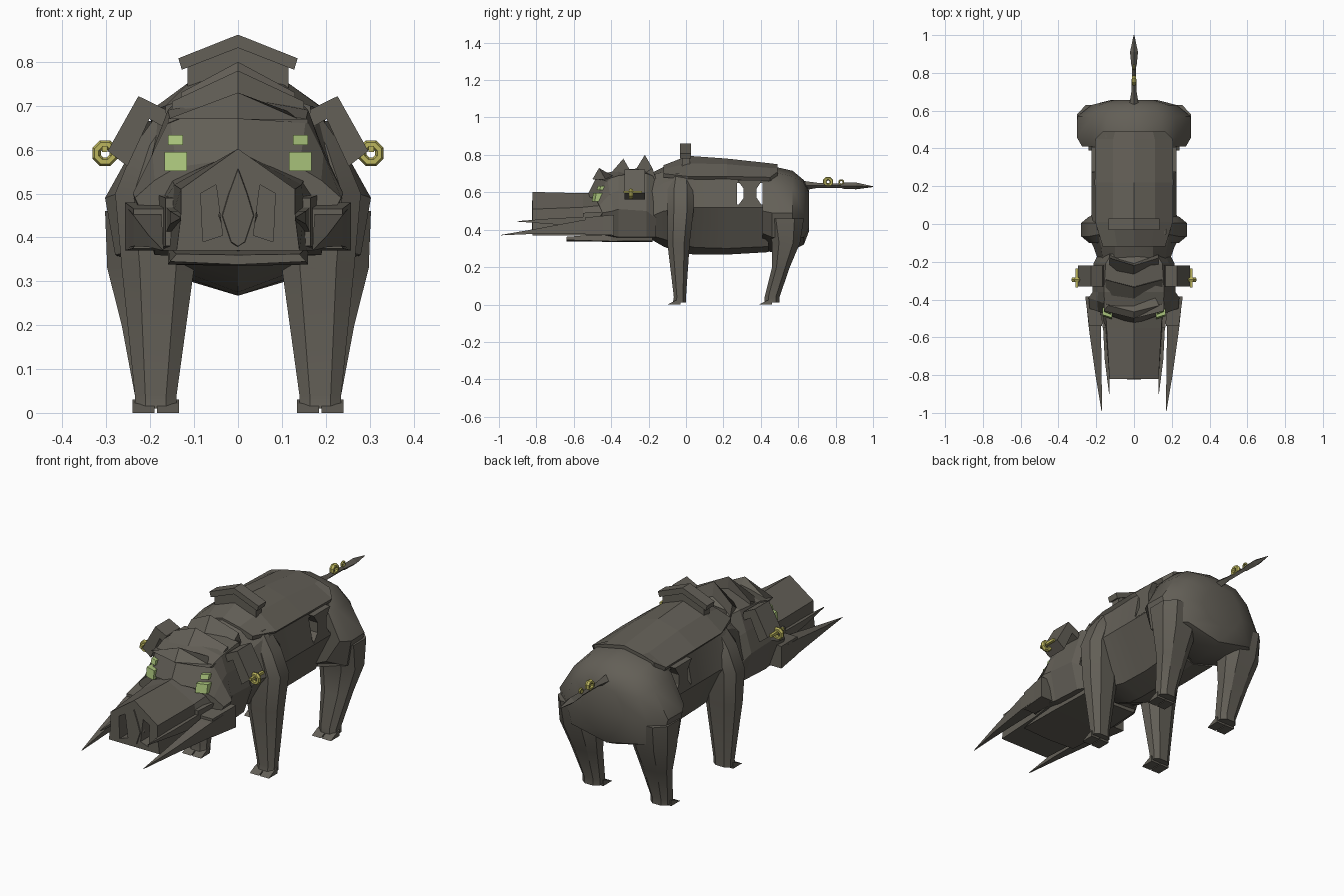
import bpy, bmesh, math
from mathutils import Vector

if "Cube" in bpy.data.objects:
    bpy.data.objects.remove(bpy.data.objects["Cube"], do_unlink=True)


def material(name, rgb):
    m = bpy.data.materials.new(name)
    m.use_nodes = True
    m.diffuse_color = (*rgb, 1)
    m.node_tree.nodes["Principled BSDF"].inputs["Base Color"].default_value = (*rgb, 1)
    return m


HIDE = material("dark_hide", (0.125, 0.115, 0.095))
EYE = material("green_glow", (0.40, 0.55, 0.20))
GOLD = material("gold", (0.50, 0.46, 0.11))


def build(name, verts, faces, mat=HIDE, mirror=False, smooth=None):
    me = bpy.data.meshes.new(name)
    me.from_pydata(verts, [], faces)
    bm = bmesh.new()
    bm.from_mesh(me)
    bmesh.ops.remove_doubles(bm, verts=bm.verts, dist=0.0005)
    bmesh.ops.recalc_face_normals(bm, faces=bm.faces)
    bm.to_mesh(me)
    bm.free()
    me.materials.append(mat)
    ob = bpy.data.objects.new(name, me)
    bpy.context.collection.objects.link(ob)
    if mirror:
        ob.modifiers.new("mirror", "MIRROR").use_mirror_merge = False
    if smooth:
        bpy.ops.object.select_all(action="DESELECT")
        ob.select_set(True)
        bpy.context.view_layer.objects.active = ob
        bpy.ops.object.shade_smooth_by_angle(angle=math.radians(smooth))
    return ob


def loft(name, rings, **kw):
    n = len(rings[0])
    verts = [v for r in rings for v in r]
    faces = [list(range(n)), list(range(len(verts) - n, len(verts)))]
    for r in range(len(rings) - 1):
        for i in range(n):
            a, b = r * n + i, r * n + (i + 1) % n
            faces.append([a, b, b + n, a + n])
    return build(name, verts, faces, **kw)


def half(y, *pts, sweep=0):
    """Symmetric section from (x, z) points running from top to bottom centre."""
    right = [(x, y + sweep * x, z) for x, z in pts]
    left = [(-x, y, z) for x, y, z in right[-2:0:-1]]
    return right + left


def prism_y(name, outline, y0, y1, **kw):
    return loft(name, [[(x, y, z) for x, z in outline] for y in (y0, y1)], **kw)


def prism_x(name, outline, x0, x1, **kw):
    return loft(name, [[(x, y, z) for y, z in outline] for x in (x0, x1)], **kw)


def rect(y, x0, x1, z0, z1):
    return [(x0, y, z0), (x1, y, z0), (x1, y, z1), (x0, y, z1)]


def limb_ring(z, x0, x1, y0, y1):
    """Eight-sided horizontal section of a leg."""
    cx, cy, hx, hy = (x0 + x1) / 2, (y0 + y1) / 2, (x1 - x0) / 2, (y1 - y0) / 2
    k = 0.5
    corners = [(1, -k), (1, k), (k, 1), (-k, 1), (-1, k), (-1, -k), (-k, -1), (k, -1)]
    return [(cx + hx * a, cy + hy * b, z) for a, b in corners]


def cut(ob, cutter):
    cutter.hide_render = True
    cutter.hide_viewport = True
    cutter.display_type = "WIRE"
    m = ob.modifiers.new("cut", "BOOLEAN")
    m.operation, m.solver, m.object = "DIFFERENCE", "EXACT", cutter


def ring(name, centre, major, minor, axis, mirror=False):
    c, verts, faces, n, k = Vector(centre), [], [], 8, 6
    for i in range(n):
        a = 2 * math.pi * (i + 0.5) / n
        for j in range(k):
            b = 2 * math.pi * j / k
            r, t = major + minor * math.cos(b), 1.2 * minor * math.sin(b)
            p = (r * math.cos(a), t, r * math.sin(a))
            verts.append(c + Vector(p if axis == "y" else (p[1], p[0], p[2])))
            faces.append([i * k + j, i * k + (j + 1) % k,
                          (i + 1) % n * k + (j + 1) % k, (i + 1) % n * k + j])
    return build(name, verts, faces, mat=GOLD, mirror=mirror)


# Torso, with the open flank gaps and the struts that cross them
torso = loft("torso", [
    half(-.19, (0, .70), (.10, .69), (.165, .60), (.19, .47), (.13, .37), (0, .35)),
    half(-.12, (0, .735), (.10, .71), (.175, .65), (.215, .5), (.13, .35), (0, .31)),
    half(-.03, (0, .775), (.10, .745), (.19, .68), (.265, .51), (.12, .32), (0, .275)),
    half(.05, (0, .78), (.11, .745), (.19, .68), (.225, .52), (.11, .305), (0, .267)),
    half(.22, (0, .77), (.11, .74), (.195, .68), (.225, .52), (.11, .30), (0, .267)),
    half(.44, (0, .74), (.11, .715), (.195, .66), (.225, .52), (.12, .31), (0, .28))], smooth=20)
cut(torso, prism_x("flank_cutter", [(.272, .535), (.418, .535), (.418, .65), (.272, .65)], -.4, .4))
prism_x("flank_strut", [(.275, .525), (.308, .57), (.308, .62), (.275, .665),
                        (.408, .665), (.378, .62), (.378, .57), (.408, .525)], .12, .225, mirror=True)

# Overhanging back plate
loft("back_plate", [
    half(-.12, (0, .745), (.09, .725), (.165, .70), (.165, .68), (0, .68)),
    half(.01, (0, .795), (.11, .755), (.205, .685), (.19, .668), (0, .668)),
    half(.22, (0, .78), (.11, .75), (.208, .685), (.195, .668), (0, .668)),
    half(.45, (0, .755), (.11, .73), (.205, .68), (.195, .66), (0, .66)),
    half(.49, (0, .75), (.10, .73), (.165, .71), (.165, .69), (0, .68))])

# Haunches
loft("haunches", [
    half(.41, (0, .735), (.13, .705), (.205, .64), (.275, .5), (.2, .38), (0, .29)),
    half(.46, (0, .74), (.15, .71), (.225, .63), (.303, .49), (.28, .36), (0, .28)),
    half(.57, (0, .715), (.145, .685), (.22, .62), (.30, .49), (.26, .35), (0, .29)),
    half(.63, (0, .665), (.11, .65), (.18, .59), (.225, .48), (.19, .36), (0, .32)),
    half(.657, (0, .61), (.06, .60), (.10, .56), (.12, .48), (.08, .41), (0, .39))], smooth=35)

# Legs with split toes
loft("front_leg", [limb_ring(*s) for s in (
    (.01, .14, .235, -.07, 0), (.04, .14, .235, -.065, 0), (.33, .10, .265, -.10, .02),
    (.50, .11, .28, -.10, .04), (.61, .10, .235, -.10, .04), (.70, .05, .17, -.08, .03))],
    mirror=True, smooth=30)
loft("hind_leg", [limb_ring(*s) for s in (
    (.01, .14, .235, .42, .50), (.04, .14, .235, .42, .50), (.20, .12, .265, .46, .555),
    (.33, .10, .298, .46, .61), (.46, .11, .303, .43, .63))], mirror=True, smooth=30)
for label, y in (("front", -.06), ("hind", .43)):
    for i, x in enumerate((.15, .205)):
        prism_x(f"{label}_toe_{i + 1}", [(y - .04, 0), (y + .03, 0), (y + .03, .03), (y, .02)],
                x - .015, x + .035, mirror=True)

# Carry bar on the shoulders
prism_y("carry_bar", [(0, .862), (.136, .808), (.128, .782), (0, .832),
                      (-.128, .782), (-.136, .808)], -.032, .028)
prism_y("carry_bar_base", [(0, .835), (.115, .79), (.115, .735), (-.115, .735), (-.115, .79)],
        -.022, .022)

# Skull with a V-shaped forehead
loft("skull", [
    half(-.16, (0, .70), (.12, .68), (.165, .58), (.19, .46), (.15, .36), (0, .35)),
    half(-.21, (0, .73), (.15, .70), (.185, .60), (.215, .50), (.18, .36), (0, .35)),
    half(-.36, (0, .72), (.16, .69), (.19, .61), (.22, .51), (.19, .36), (0, .35)),
    half(-.475, (0, .69), (.155, .67), (.195, .59), (.24, .50), (.19, .37), (0, .36), sweep=.35),
    half(-.53, (0, .58), (.14, .56), (.19, .53), (.235, .49), (.18, .38), (0, .37), sweep=.35)])

# Layered crest plates on the head
for i, (tip, z, front, back, w) in enumerate((
        (-.465, .73, -.50, -.40, .16), (-.335, .78, -.43, -.33, .15), (-.22, .80, -.30, -.20, .13))):
    loft(f"crest_plate_{i + 1}", [
        [(x, front + s, .67), (x, tip + s, z - d), (x, back + s, .67)]
        for x, s, d in ((-w, .04, .07), (0, 0, 0), (w, .04, .07))])

# Ears with rings
prism_y("ear", [(.166, .692), (.227, .722), (.297, .597), (.252, .562), (.202, .67), (.15, .64)],
        -.33, -.22, mirror=True)
ring("ear_ring", (.303, -.295, .592), .021, .0105, "y", mirror=True)
prism_y("ear_ring_bar", [(.297, .595), (.31, .595), (.31, .608), (.297, .608)],
        -.335, -.235, mat=GOLD, mirror=True)

# Eyes: a large and a small lens per side
for label, x, w, z, h, y in (("large", .142, .026, .573, .022, -.492), ("small", .142, .017, .622, .011, -.467)):
    loft(f"{label}_eye", [
        [(x - w, y - .012 + d, z - h), (x + w, y + .004 + d, z - h),
         (x + w, y + .012 + d, z + h), (x - w, y - .004 + d, z + h)] for d in (0, .04)],
        mat=EYE, mirror=True)

# Snout with recessed nostrils
snout = loft("snout", [
    half(-.45, (0, .60), (.15, .53), (.19, .45), (.17, .37), (0, .37)),
    half(-.55, (0, .595), (.145, .52), (.15, .45), (.155, .37), (0, .37)),
    half(-.82, (0, .602), (.13, .51), (.13, .45), (.14, .37), (0, .37))])
cut(snout, prism_y("nostril_cutter", [(.035, .405), (.08, .39), (.085, .50), (.05, .52)],
                   -.9, -.72, mirror=True))
loft("nose_ridge", [
    half(-.824, (0, .555), (.02, .50), (.035, .45), (.015, .39), (0, .38)),
    half(-.80, (0, .57), (.03, .50), (.045, .45), (.02, .38), (0, .375))])

# Lower jaw
loft("lower_jaw", [
    half(-.64, (0, .36), (.14, .362), (.155, .345), (0, .338)),
    half(-.40, (0, .38), (.16, .38), (.16, .338), (0, .335)),
    half(-.18, (0, .38), (.16, .38), (.15, .34), (0, .335))])

# Tusk housings and two pairs of tusks
loft("inner_cheek_block", [rect(-.55, .12, .165, .38, .49), rect(-.38, .12, .19, .37, .50)], mirror=True)
loft("outer_cheek_block", [rect(-.54, .17, .238, .375, .465), rect(-.385, .17, .258, .37, .48)], mirror=True)
loft("large_tusk", [rect(-.40, .17, .255, .375, .47), rect(-.56, .175, .238, .38, .45),
                    rect(-.80, .171, .204, .378, .405), rect(-.99, .17, .172, .37, .372)], mirror=True)
loft("small_tusk", [rect(-.52, .13, .165, .41, .47), rect(-.72, .13, .155, .43, .46),
                    rect(-.90, .13, .132, .443, .446)], mirror=True)

# Tail with leaf tip and rings
loft("tail", [half(y, (0, z + h), (w, z), (0, z - h)) for y, w, h, z in (
    (.60, .03, .03, .635), (.70, .014, .014, .637), (.83, .010, .012, .635),
    (.84, .014, .016, .635), (.91, .021, .018, .634), (1.0, .002, .002, .63))])
ring("tail_ring_large", (0, .76, .655), .019, .0105, "x")
ring("tail_ring_small", (0, .83, .653), .012, .005, "x")
